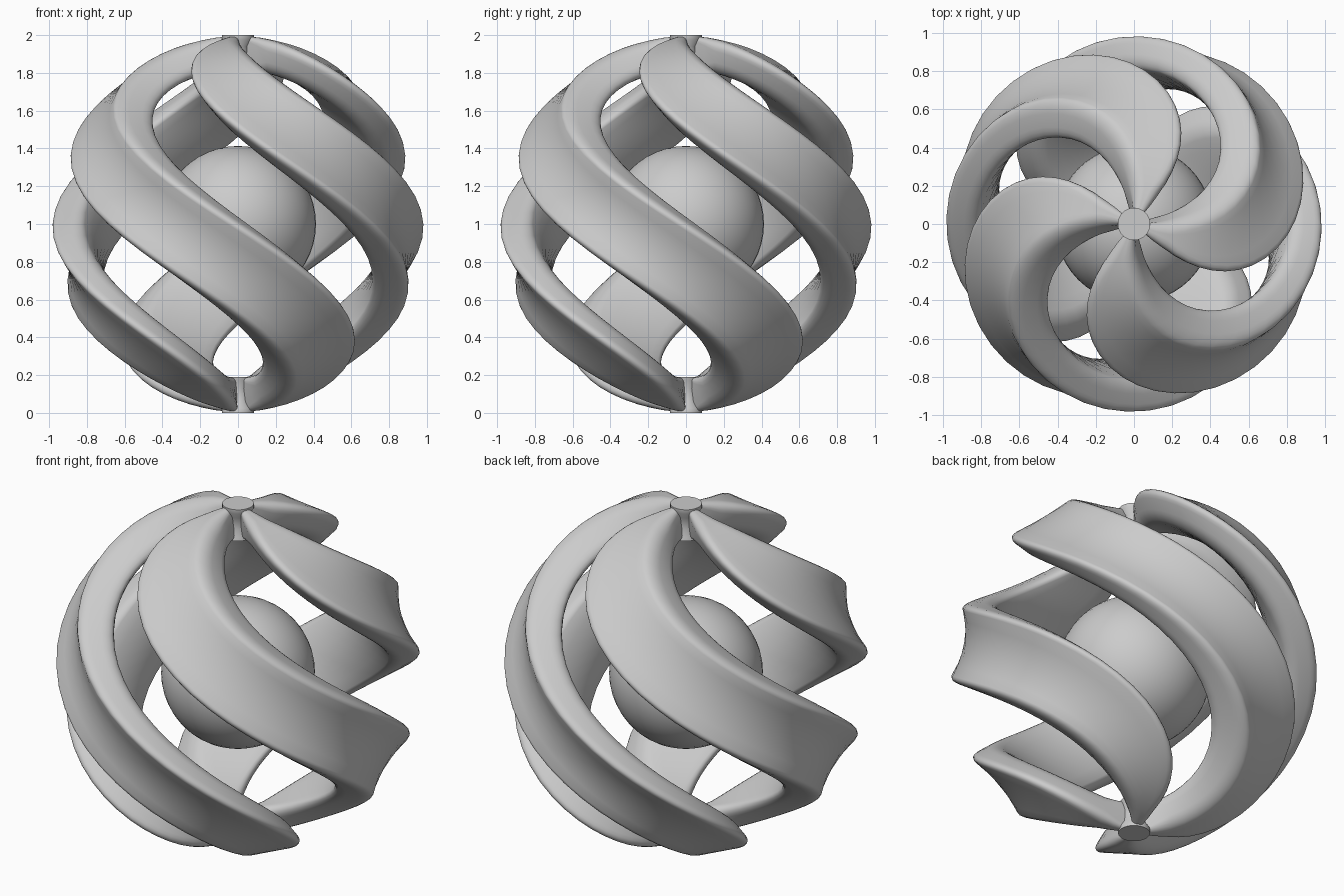
import bpy, bmesh
from math import sin, cos, pi, radians

if "Cube" in bpy.data.objects:
    bpy.data.objects.remove(bpy.data.objects["Cube"])

HALF = radians(22.5)      # half the wedge angle of one band
THICK, ROUND = 0.18, 0.06
RINGS = 40


def section(h, t, b):
    """Rounded rectangle: u = depth below the outer face, v = sideways."""
    pts = []
    corners = [(-b, h - b, 0), (-t + b, h - b, 90),
               (-t + b, -h + b, 180), (-b, -h + b, 270)]
    for i, (u, v, a) in enumerate(corners):
        for k in range(6):
            ang = radians(a + k * 18)
            pts.append((u + b * cos(ang), v + b * sin(ang)))
        # subdivide the flat outer and inner faces
        if i in (1, 3):
            u0, v0 = pts[-1]
            v1 = -v0
            for k in range(1, 6):
                pts.append((u0, v0 + (v1 - v0) * k / 6))
    return pts


def finish(bm, name):
    bmesh.ops.recalc_face_normals(bm, faces=bm.faces)
    me = bpy.data.meshes.new(name)
    bm.to_mesh(me)
    bm.free()
    ob = bpy.data.objects.new(name, me)
    bpy.context.collection.objects.link(ob)
    bpy.ops.object.select_all(action='DESELECT')
    ob.select_set(True)
    bpy.context.view_layer.objects.active = ob
    bpy.ops.object.shade_smooth_by_angle(angle=radians(40))
    return ob


def spiral_band(name, start):
    bm = bmesh.new()
    loops = []
    for i in range(RINGS + 1):
        lat = radians(-86.5 + 173 * i / RINGS)
        h = sin(HALF) * cos(lat)
        loop = []
        for u, v in section(h, THICK, min(ROUND, h * 0.8)):
            r = (cos(HALF) + u) * cos(lat)
            z = (1 + u) * sin(lat)
            a = start - z * pi / 2          # half a turn from pole to pole
            loop.append(bm.verts.new((r * cos(a) - v * sin(a),
                                      r * sin(a) + v * cos(a), z * 0.995 + 1)))
        loops.append(loop)
    n = len(loops[0])
    for p, q in zip(loops, loops[1:]):
        for k in range(n):
            j = (k + 1) % n
            bm.faces.new((p[k], p[j], q[j], q[k]))
    bm.faces.new(loops[0])
    bm.faces.new(loops[-1])
    return finish(bm, name)


def pole_hub(name, s):
    # waisted pin where the bands meet
    bm = bmesh.new()
    prof = [(0.085, 1.0), (0.085, 0.975), (0.062, 0.94), (0.058, 0.87),
            (0.07, 0.83), (0.075, 0.81)]
    n = 32
    rings = [[bm.verts.new((r * cos(2 * pi * k / n), r * sin(2 * pi * k / n), 1 + s * z))
              for k in range(n)] for r, z in prof]
    for p, q in zip(rings, rings[1:]):
        for k in range(n):
            j = (k + 1) % n
            bm.faces.new((p[k], p[j], q[j], q[k]))
    bm.faces.new(rings[0])
    bm.faces.new(rings[-1])
    return finish(bm, name)


# four twisted bands of the cage
for i in range(4):
    spiral_band(f"spiral_band_{i + 1}", radians(157.5 + 90 * i))

# pins at the poles
pole_hub("top_hub", 1)
pole_hub("bottom_hub", -1)

# ball inside the cage
bm = bmesh.new()
bmesh.ops.create_uvsphere(bm, u_segments=48, v_segments=24, radius=0.413)
bmesh.ops.translate(bm, verts=bm.verts, vec=(0, 0, 1))
finish(bm, "inner_ball")
